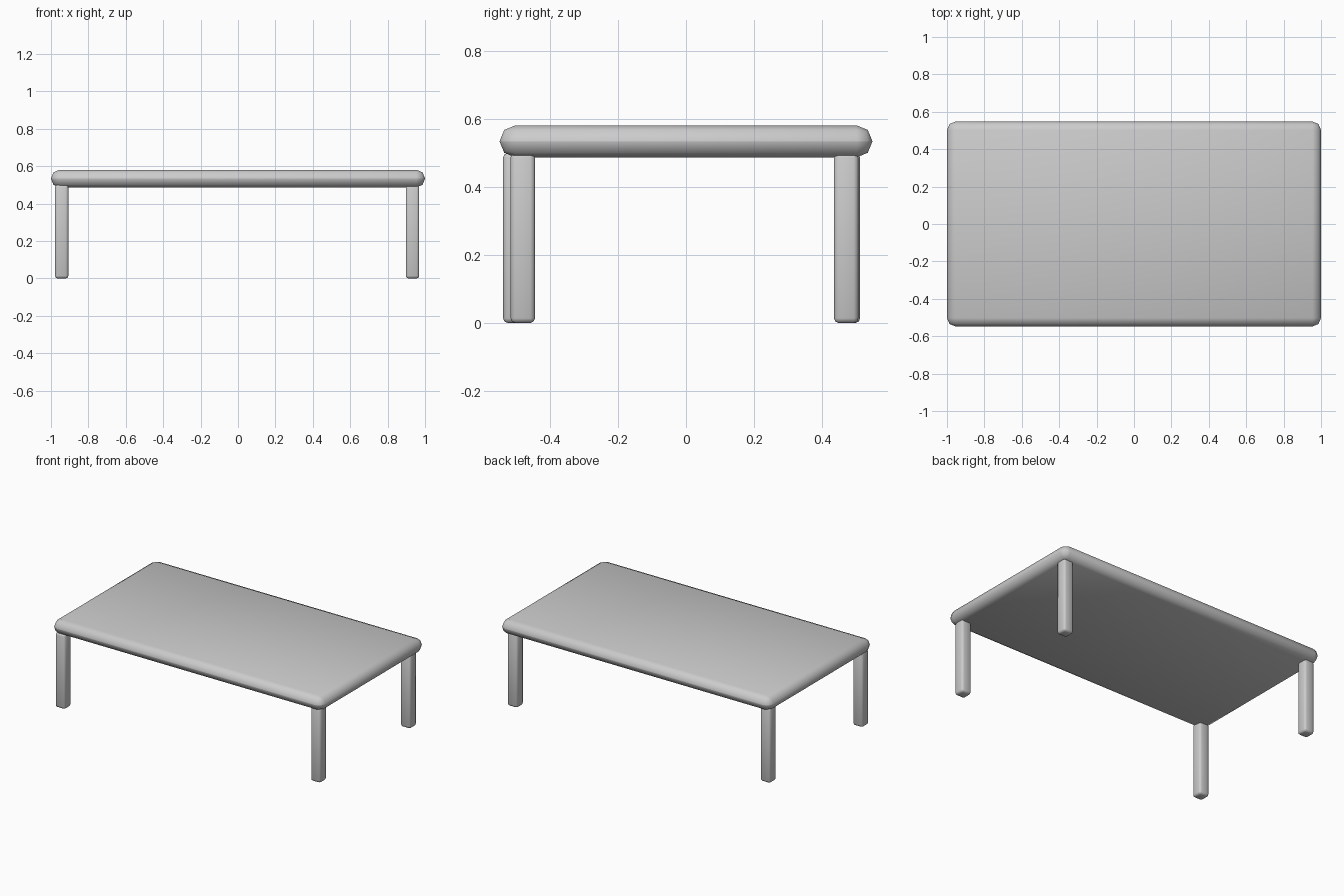
import bpy
import math

if "Cube" in bpy.data.objects:
    bpy.data.objects.remove(bpy.data.objects["Cube"], do_unlink=True)

grey = bpy.data.materials.new("plain_grey")
grey.use_nodes = True
colour = (0.6, 0.6, 0.6, 1)
grey.diffuse_color = colour
grey.node_tree.nodes["Principled BSDF"].inputs["Base Color"].default_value = colour


def rounded_box(name, centre, size, radius, segments):
    """Box with bevelled edges and smooth shading."""
    bpy.ops.mesh.primitive_cube_add(size=1, location=centre)
    box = bpy.context.object
    box.name = name
    box.scale = size
    bpy.ops.object.transform_apply(location=False, rotation=False, scale=True)
    bevel = box.modifiers.new("rounded_edges", "BEVEL")
    bevel.width = radius
    bevel.segments = segments
    bpy.ops.object.modifier_apply(modifier=bevel.name)
    box.data.materials.append(grey)
    bpy.ops.object.shade_smooth_by_angle(angle=math.radians(50))
    return box


# Table top with a fully rounded rim
rounded_box("table_top", (0, 0, 0.534), (2, 1.096, 0.094), 0.046, 2)

# Legs, slightly unevenly placed under the corners
LEG_WIDTH, LEG_HEIGHT = 0.072, 0.5
legs = {
    "front_left_leg": (0.933, -0.48),
    "front_right_leg": (-0.943, -0.502),
    "back_left_leg": (0.933, 0.471),
    "back_right_leg": (-0.943, 0.476),
}
for name, (x, y) in legs.items():
    rounded_box(name, (x, y, LEG_HEIGHT / 2),
                (LEG_WIDTH, LEG_WIDTH, LEG_HEIGHT), 0.014, 2)
